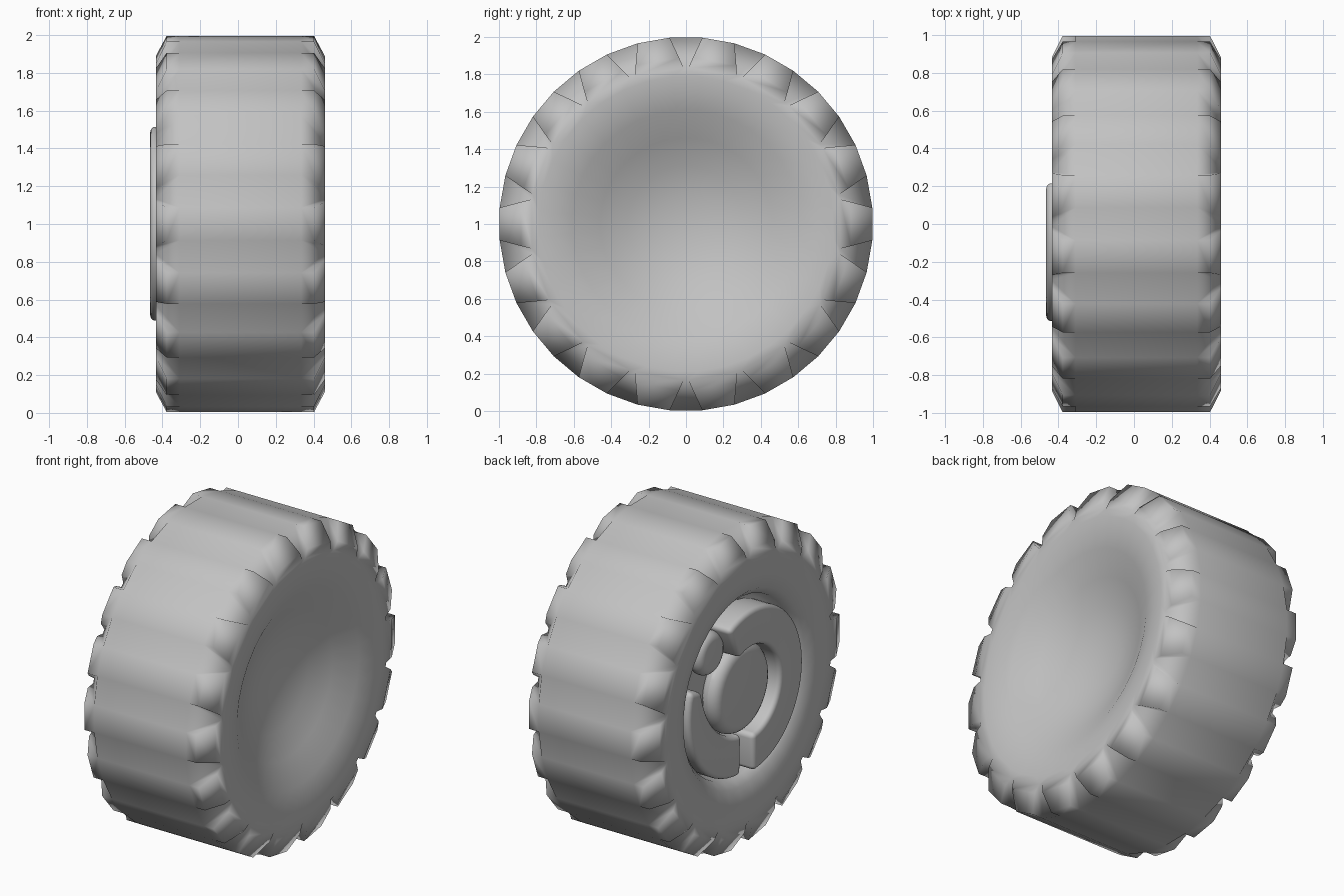
import bpy, bmesh, math
from mathutils import Vector

cube = bpy.data.objects.get("Cube")
if cube:
    bpy.data.objects.remove(cube)

rubber = bpy.data.materials.new("plain_grey")
rubber.use_nodes = True
GREY = (0.54, 0.54, 0.54, 1)
rubber.diffuse_color = GREY
rubber.node_tree.nodes["Principled BSDF"].inputs["Base Color"].default_value = GREY

LUGS = 18
STEP = 360 / LUGS
MID = 0.0125          # middle of the tread along the axle


def polar(x, r, deg):
    """Point around the axle; 0 degrees is +y, 90 is up."""
    a = math.radians(deg)
    return Vector((x, r * math.cos(a), 1 + r * math.sin(a)))


def finish(name, bm, angle, bevel=0):
    bmesh.ops.remove_doubles(bm, verts=bm.verts, dist=0.0002)
    bmesh.ops.recalc_face_normals(bm, faces=bm.faces)
    mesh = bpy.data.meshes.new(name)
    bm.to_mesh(mesh)
    bm.free()
    mesh.materials.append(rubber)
    ob = bpy.data.objects.new(name, mesh)
    bpy.context.collection.objects.link(ob)
    bpy.ops.object.select_all(action='DESELECT')
    bpy.context.view_layer.objects.active = ob
    ob.select_set(True)
    if bevel:
        mod = ob.modifiers.new("rounded_edges", 'BEVEL')
        mod.width, mod.segments = bevel, 5
        mod.limit_method, mod.angle_limit = 'ANGLE', math.radians(40)
        bpy.ops.object.modifier_apply(modifier=mod.name)
    bpy.ops.object.shade_smooth_by_angle(angle=math.radians(angle))


def build_tyre():
    bm = bmesh.new()

    def face(*points):
        bm.faces.new([bm.verts.new(p) for p in points])

    # Sidewall profiles (x, radius) from the lugs to the axle
    dish = [(0.46, 0.79), (0.45, 0.71), (0.42, 0.61), (0.34, 0.46), (0.275, 0.31), (0.235, 0.16), (0.225, 0)]
    socket = [(-0.435, 0.79), (-0.43, 0.69), (-0.405, 0.605), (-0.36, 0.56), (-0.30, 0.55), (-0.29, 0.52), (-0.29, 0)]

    for k in range(LUGS):
        c = 90 + k * STEP
        a, b, d = c - STEP / 4, c + STEP / 4, c + STEP * 3 / 4
        # Tread strips over the notch and over the lug
        for p, q in ((a, b), (b, d)):
            face(*[polar(MID + s * 0.322, 1, t) for s, t in ((-1, p), (1, p), (1, q), (-1, q))])
        for side, wall in ((1, dish), (-1, socket)):
            def at(off, r, deg):
                return polar(MID + side * off, r, deg)

            def corners(edge, inward):
                """Tread, shoulder, sidewall and notch tip points of one notch wall."""
                return (at(0.322, 1, edge), at(0.390, 1, edge),
                        at(0.4475, 0.89, edge + inward * 2.6), at(0.4475, 0.835, edge + inward * 4.1))

            wall_a = corners(a, 1)
            wall_b = corners(b, -1)
            wall_d = corners(d, 1)
            face(wall_a[0], wall_b[0], wall_b[3], wall_a[3])       # notch floor
            face(*wall_a)
            face(*wall_b)
            face(wall_b[0], wall_d[0], wall_d[1], wall_b[1])       # lug top
            face(wall_b[1], wall_d[1], wall_d[2], wall_b[2])       # lug shoulder
            # Flat sidewall behind the lug and the notch tip
            x, r = wall[0]
            inner = [polar(x, r, t) for t in (a, b, d)]
            face(wall_a[3], wall_b[3], inner[1], inner[0])
            face(wall_b[2], wall_d[2], wall_d[3], wall_b[3])
            face(wall_b[3], wall_d[3], inner[2], inner[1])
            # Rest of the sidewall
            for (x0, r0), (x1, r1) in zip(wall, wall[1:]):
                for p, q in ((a, b), (b, d)):
                    ring = [polar(x0, r0, p), polar(x0, r0, q)]
                    ring += [polar(x1, r1, q), polar(x1, r1, p)] if r1 else [polar(x1, 0, p)]
                    face(*ring)
    finish("tyre", bm, 180)


def arc_block(name, r0, r1, x0, x1, start, end, bevel, taper=0):
    """Curved block between two radii and two angles; taper narrows its far end."""
    bm = bmesh.new()
    n = int((end - start) / 6)
    rows = []
    for i in range(n + 1):
        t = start + (end - start) * i / n
        ri = r0 + taper * (i / n) ** 3
        rows.append([bm.verts.new(polar(x, r, t)) for x, r in ((x0, ri), (x0, r1), (x1, r1), (x1, ri))])
    for p, q in zip(rows, rows[1:]):
        for j in range(4):
            bm.faces.new((p[j], p[j - 1], q[j - 1], q[j]))
    bm.faces.new(rows[0])
    bm.faces.new(rows[-1])
    finish(name, bm, 50, bevel)


def button(name, y, z, radius, x0, x1, bevel):
    """Round cushion facing -x."""
    bm = bmesh.new()
    ends = []
    for x in (x0, x1):
        ends.append([bm.verts.new(polar(x, radius, t * 10) + Vector((0, y, z - 1))) for t in range(36)])
        bm.faces.new(ends[-1])
    for i in range(36):
        bm.faces.new((ends[0][i - 1], ends[0][i], ends[1][i], ends[1][i - 1]))
    finish(name, bm, 50, bevel)


build_tyre()
# Hub set into the socket
arc_block("hub_ring", 0.28, 0.515, -0.28, -0.465, 64, 268, 0.065)
arc_block("hub_lower_plate", 0.285, 0.54, -0.28, -0.40, -88, 18, 0.035, taper=0.14)
button("hub_centre", 0, 1, 0.28, -0.28, -0.41, 0.08)
button("hub_small_cap", 0.28, 1.32, 0.135, -0.28, -0.39, 0.06)
